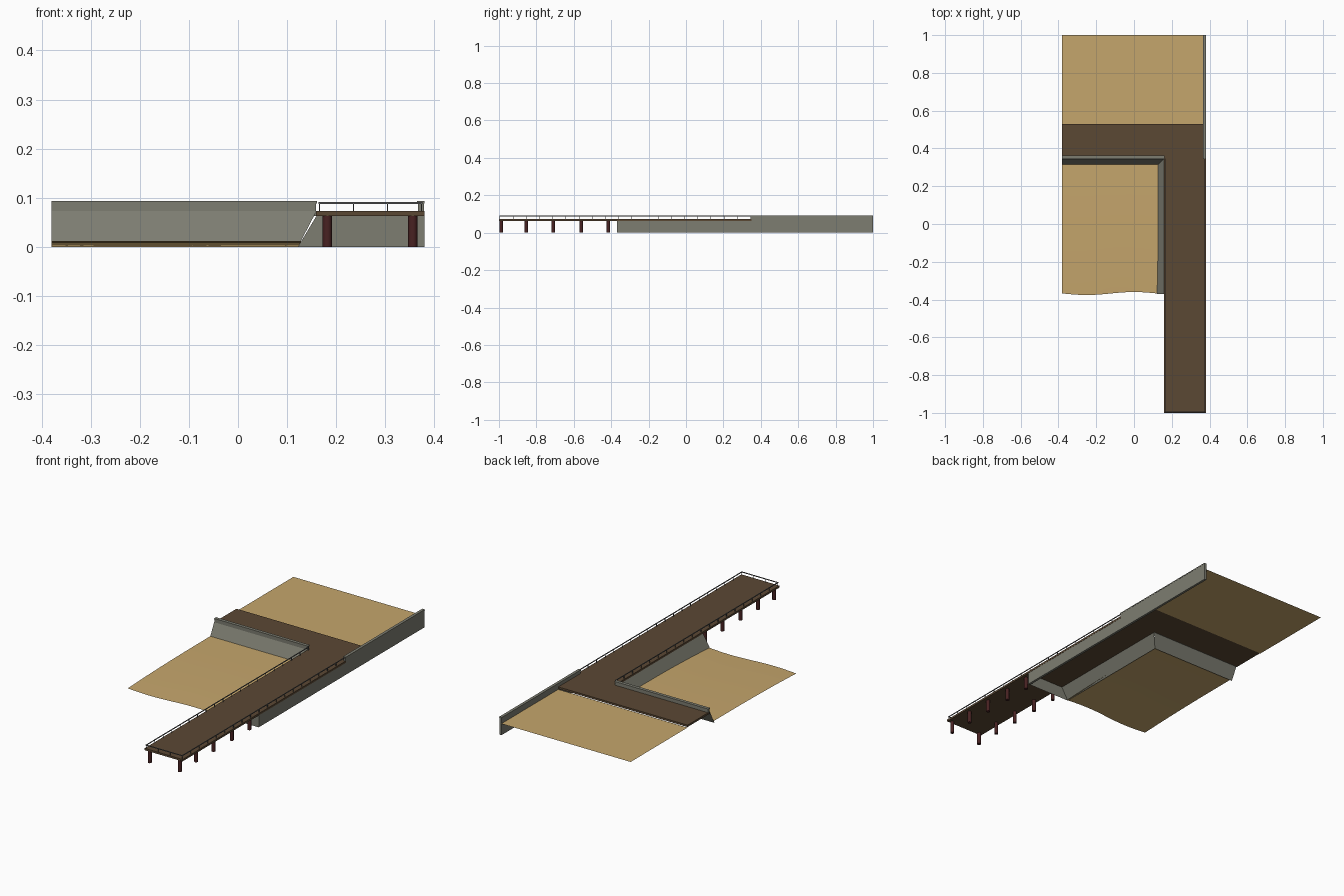
import bpy, bmesh, math

if "Cube" in bpy.data.objects:
    bpy.data.objects.remove(bpy.data.objects["Cube"])

def material(name, rgb):
    m = bpy.data.materials.new(name)
    m.diffuse_color = (*rgb, 1)
    m.use_nodes = True
    m.node_tree.nodes["Principled BSDF"].inputs["Base Color"].default_value = m.diffuse_color
    return m

SAND = material("sand", (0.56, 0.38, 0.15))
WOOD = material("deck_wood", (0.105, 0.065, 0.034))
STONE = material("grey_stone", (0.205, 0.205, 0.165))
POST = material("dark_red_wood", (0.065, 0.016, 0.016))
METAL = material("rail_metal", (0.12, 0.12, 0.12))

def finish(bm, name, mat):
    me = bpy.data.meshes.new(name)
    bm.to_mesh(me)
    bm.free()
    me.materials.append(mat)
    ob = bpy.data.objects.new(name, me)
    bpy.context.collection.objects.link(ob)
    return ob

def add_box(bm, lo, hi):
    vs = bmesh.ops.create_cube(bm, size=1)["verts"]
    for v in vs:
        for i in range(3):
            v.co[i] = lo[i] if v.co[i] < 0 else hi[i]

def boxes(name, mat, *pairs):
    bm = bmesh.new()
    for lo, hi in pairs:
        add_box(bm, lo, hi)
    return finish(bm, name, mat)

def sheets(name, mat, *polys):
    bm = bmesh.new()
    for p in polys:
        bm.faces.new([bm.verts.new(c) for c in p])
    return finish(bm, name, mat)

DZ0, DZ1, TOP = 0.063, 0.073, 0.093

# boardwalk: shore strip and pier
boxes("boardwalk_strip", WOOD, ((-0.38, 0.35, DZ0), (0.367, 0.53, DZ1)))
boxes("pier_deck", WOOD, ((0.16, -1, DZ0), (0.38, 0.35, DZ1)))

# upper beach
sheets("upper_sand", SAND,
       [(-0.38, 0.53, 0.06), (0.367, 0.53, 0.06), (0.367, 1, 0.06), (-0.38, 1, 0.06)])

# lower beach, gently falling to a wavy waterline
bm = bmesh.new()
N, M = 16, 12
grid = []
for j in range(M + 1):
    t = j / M
    row = []
    for i in range(N + 1):
        x = -0.38 + 0.508 * i / N
        front = -0.368 + 0.008 * math.cos(x * 2 * math.pi / 0.5)
        y = 0.314 + (front - 0.314) * t
        row.append(bm.verts.new((x, y, 0.012 * (1 - t ** 2.5))))
    grid.append(row)
for j in range(M):
    for i in range(N):
        f = bm.faces.new((grid[j][i], grid[j + 1][i], grid[j + 1][i + 1], grid[j][i + 1]))
        f.smooth = True
finish(bm, "lower_sand", SAND)

# sloped sea wall, mitred around the corner, with pier end wall
sheets("sea_wall_slope", STONE,
       [(-0.38, 0.308, 0), (0.122, 0.308, 0), (0.16, 0.346, DZ1), (-0.38, 0.346, DZ1)],
       [(0.122, 0.308, 0), (0.122, -0.37, 0), (0.16, -0.37, DZ0), (0.16, 0.346, DZ0)],
       [(0.122, -0.37, 0), (0.38, -0.37, 0), (0.38, -0.37, DZ0), (0.16, -0.37, DZ0)])

# parapet on the shore wall
boxes("parapet", STONE,
      ((-0.38, 0.347, DZ0), (0.159, 0.360, 0.088)),
      ((-0.38, 0.345, 0.088), (0.161, 0.362, TOP)))

# long outer wall on the right
boxes("outer_wall", STONE,
      ((0.367, 0.345, 0), (0.379, 1, 0.088)),
      ((0.365, 0.345, 0.088), (0.38, 1, TOP)),
      ((0.367, -0.37, 0), (0.379, 0.345, DZ0)))

# pier supports
bm = bmesh.new()
for y in (-0.988, -0.854, -0.71, -0.56, -0.415):
    for x in (0.182, 0.356):
        vs = bmesh.ops.create_cone(bm, cap_ends=True, segments=12, radius1=0.0095,
                                   radius2=0.0095, depth=DZ0)["verts"]
        bmesh.ops.translate(bm, verts=vs, vec=(x, y, DZ0 / 2))
for f in bm.faces:
    f.smooth = len(f.verts) == 4
for e in bm.edges:
    e.smooth = all(len(f.verts) == 4 for f in e.link_faces)
finish(bm, "pier_posts", POST)

# railing: thin posts and a top rail around three sides
XL, XR, YF, YB, R = 0.166, 0.374, -0.995, 0.345, 0.0012
bm = bmesh.new()
spots = [(x, YF + i * (YB - YF) / 19) for x in (XL, XR) for i in range(20)]
spots += [(XL + (XR - XL) * k / 3, YF) for k in (1, 2)]
for x, y in spots:
    add_box(bm, (x - R, y - R, DZ1), (x + R, y + R, 0.088))
finish(bm, "rail_posts", METAL)
W = 0.002
boxes("top_rail", METAL,
      ((XL - W, YF, 0.0875), (XL + W, YB, 0.091)),
      ((XR - W, YF, 0.0875), (XR + W, YB, 0.091)),
      ((XL - W, YF - W, 0.0875), (XR + W, YF + W, 0.091)))
